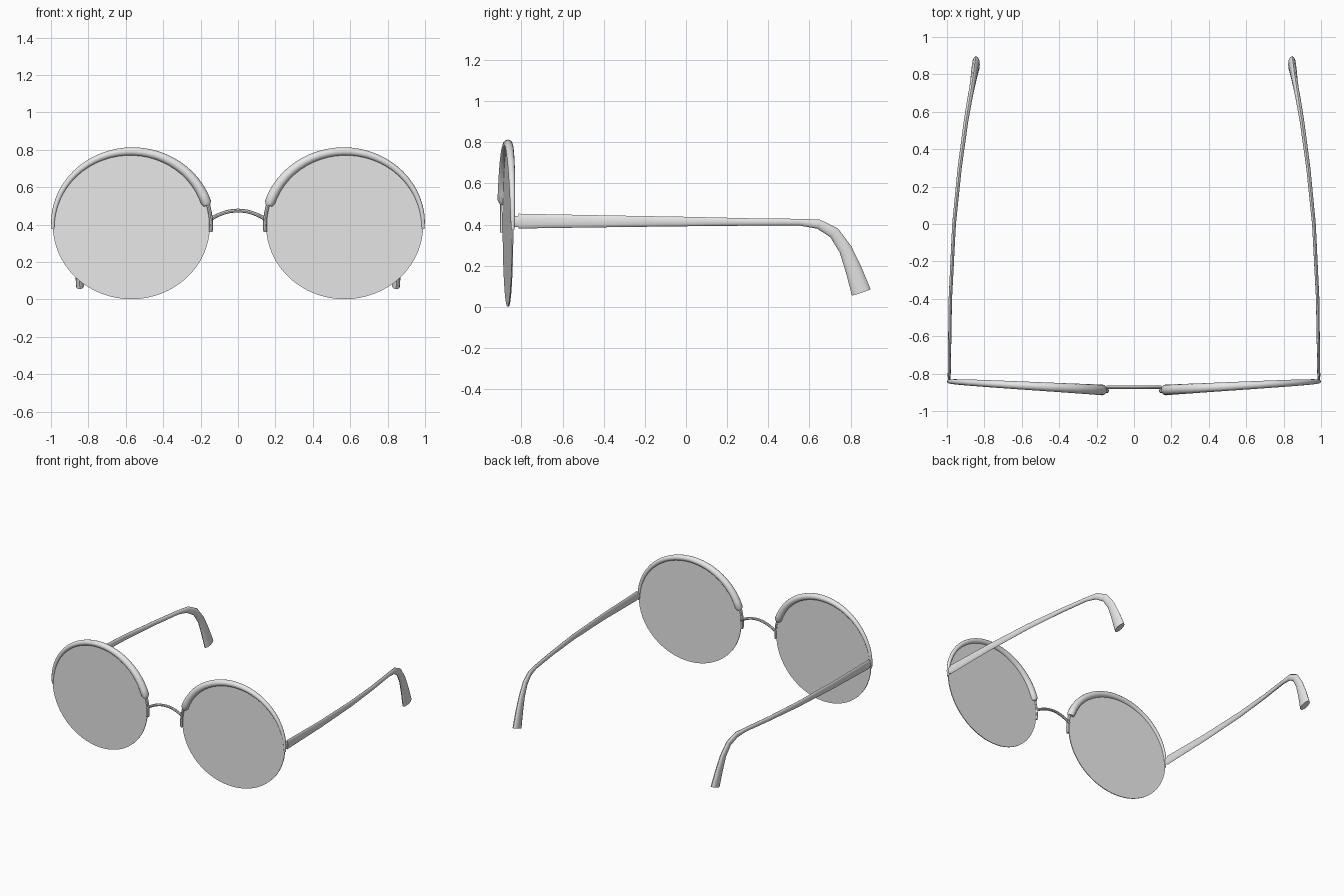
import bpy, bmesh
from math import sin, cos, pi, radians
from mathutils import Vector

if "Cube" in bpy.data.objects:
    bpy.data.objects.remove(bpy.data.objects["Cube"], do_unlink=True)

grey = bpy.data.materials.new("light_grey")
grey.use_nodes = True
grey.diffuse_color = (0.8, 0.8, 0.8, 1)
grey.node_tree.nodes["Principled BSDF"].inputs["Base Color"].default_value = grey.diffuse_color

# Lens outline: centre and half sizes
CX, CZ, RX, RZ = 0.57, 0.396, 0.42, 0.395


def lens_point(deg, scale=1.0, dy=0.0):
    """Point on the slightly toed-back lens outline; 0 degrees is the outer side."""
    a = radians(deg)
    x = RX * cos(a) * scale
    return Vector((CX + x, -0.865 + 0.055 * x + dy, CZ + RZ * sin(a) * scale))


def finish(name, bm, side=1):
    if side < 0:
        bmesh.ops.scale(bm, vec=(-1, 1, 1), verts=bm.verts)
    bmesh.ops.recalc_face_normals(bm, faces=bm.faces)
    mesh = bpy.data.meshes.new(name)
    bm.to_mesh(mesh)
    bm.free()
    mesh.materials.append(grey)
    obj = bpy.data.objects.new(name, mesh)
    bpy.context.collection.objects.link(obj)
    bpy.ops.object.select_all(action="DESELECT")
    obj.select_set(True)
    bpy.context.view_layer.objects.active = obj
    bpy.ops.object.shade_smooth_by_angle(angle=radians(40))
    return obj


def sweep(name, path, sizes, hint, side=1, sides=12):
    """Tapered tube; sizes are half widths along the hint and across it."""
    bm = bmesh.new()
    rings = []
    path = [Vector(p) for p in path]
    for i, p in enumerate(path):
        t = (path[min(i + 1, len(path) - 1)] - path[max(i - 1, 0)]).normalized()
        u = Vector(hint)
        u = (u - t * u.dot(t)).normalized()
        v = t.cross(u)
        w, h = sizes[i]
        rings.append([bm.verts.new(p + u * w * cos(2 * pi * k / sides) + v * h * sin(2 * pi * k / sides))
                      for k in range(sides)])
    for a, b in zip(rings, rings[1:]):
        for k in range(sides):
            n = (k + 1) % sides
            bm.faces.new((a[k], a[n], b[n], b[k]))
    bm.faces.new(rings[0])
    bm.faces.new(rings[-1])
    return finish(name, bm, side)


def lens(name, side):
    bm = bmesh.new()
    n = 64
    loops = [[bm.verts.new(lens_point(360 * k / n, 1, dy)) for k in range(n)] for dy in (-0.003, 0.003)]
    for loop in loops:
        bm.faces.new(loop)
    for k in range(n):
        m = (k + 1) % n
        bm.faces.new((loops[0][k], loops[0][m], loops[1][m], loops[1][k]))
    finish(name, bm, side)


# Brow rim: thin at the hinge, thick toward the nose, with a chamfered end
rim_path, rim_sizes = [], []
for i in range(29):
    f = i / 28
    rim_path.append(lens_point(-3 + 165 * f))
    rim_sizes.append((0.008 + 0.021 * f ** 0.7, 0.007 + 0.021 * f ** 0.6))
rim_path.append(lens_point(164.5))
rim_sizes.append((0.019, 0.018))

# Temple arm: x, y, z, half thickness, half height
arm = [(0.988, -0.815, 0.417, 0.008, 0.036), (0.982, -0.4, 0.416, 0.009, 0.029),
       (0.962, 0, 0.415, 0.010, 0.023), (0.932, 0.3, 0.413, 0.011, 0.018),
       (0.898, 0.55, 0.412, 0.012, 0.016), (0.882, 0.645, 0.402, 0.013, 0.023),
       (0.868, 0.72, 0.360, 0.014, 0.028), (0.858, 0.775, 0.280, 0.016, 0.032),
       (0.852, 0.815, 0.180, 0.019, 0.040), (0.845, 0.852, 0.070, 0.021, 0.048)]

for label, side in (("left", 1), ("right", -1)):
    lens(label + "_lens", side)
    sweep(label + "_brow_rim", rim_path, rim_sizes, (0, 1, 0), side)
    sweep(label + "_temple_arm", [a[:3] for a in arm], [a[3:] for a in arm], (1, 0, 0), side)
    # Hinge joining rim and arm
    sweep(label + "_hinge", [(0.988, -0.842, 0.415), (0.988, -0.80, 0.415)],
          [(0.006, 0.026)] * 2, (1, 0, 0), side, 8)
    # Clip hugging the inner lens edge
    clip = [lens_point(d, 1.015, -0.003) for d in range(160, 187, 5)]
    sweep(label + "_nose_clip", clip, [(0.013, 0.010)] * len(clip), (0, 1, 0), side, 8)

# Arched bridge
bridge = [(0.145 * k / 6, -0.873, 0.475 - 0.045 * (k / 6) ** 2) for k in range(-6, 7)]
sweep("bridge", bridge, [(0.009, 0.010)] * len(bridge), (0, 1, 0), 1, 8)
